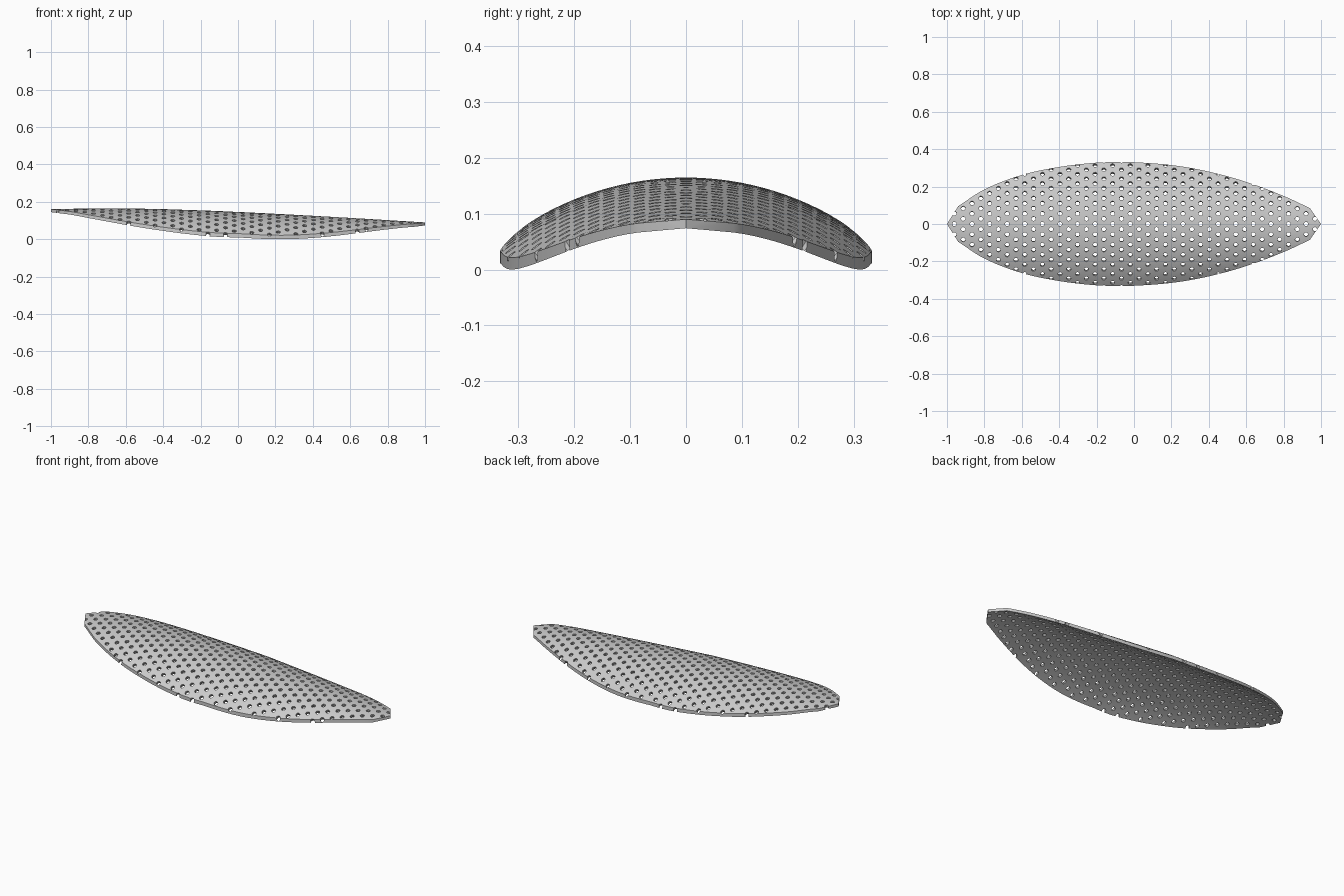
import bpy, bmesh, math
from mathutils import Matrix, Vector

if "Cube" in bpy.data.objects:
    bpy.data.objects.remove(bpy.data.objects["Cube"], do_unlink=True)

OUTLINE = [(-1, 0), (-.94, .095), (-.8, .185), (-.6, .262), (-.4, .305), (-.2, .328),
           (-.05, .332), (.2, .315), (.4, .28), (.6, .225), (.8, .15), (.94, .085), (1, 0)]
RIDGE = [(-1, .161), (-.8, .164), (-.55, .164), (-.3, .158), (0, .146), (.5, .12), (1, .09)]
THICK = .016
PITCH_X, PITCH_ARC, HOLE_R = .094, .028, .0115


def sample(pts, x, straight_ends=False):
    """Smooth curve through the points, optionally with straight end segments."""
    last = len(pts) - 2
    i = max(k for k in range(last + 1) if x >= pts[k][0] or k == 0)
    (x0, y0), (x1, y1) = pts[i], pts[i + 1]
    t, h = (x - x0) / (x1 - x0), x1 - x0
    if straight_ends and i in (0, last):
        return y0 + t * (y1 - y0)

    def slope(k):
        lo, hi = max(k - 1, 0), min(k + 1, last + 1)
        if straight_ends:
            lo, hi = max(lo, 1), min(hi, last)
        return (pts[hi][1] - pts[lo][1]) / (pts[hi][0] - pts[lo][0])
    a, b = slope(i) * h, slope(i + 1) * h
    return (y0 + a * t + (3 * (y1 - y0) - 2 * a - b) * t * t
            + (2 * (y0 - y1) + a + b) * t ** 3)


def radius(x):
    return .53 - .2 * max(x, 0)


def top_z(x, y):
    r = radius(x)
    return sample(RIDGE, x) - r + math.sqrt(r * r - y * y)


def under_z(x, y):
    r = radius(x)
    return sample(RIDGE, x) - r + math.sqrt((r - THICK) ** 2 - y * y)


def mesh_object(name, bm):
    me = bpy.data.meshes.new(name)
    bm.to_mesh(me)
    bm.free()
    ob = bpy.data.objects.new(name, me)
    bpy.context.collection.objects.link(ob)
    return ob


# Curved leaf-shaped plate with a vertical rim
NX, NY = 48, 24
xs = [-.94 + 1.88 * i / NX for i in range(NX + 1)]
bm = bmesh.new()


def add_skin(height):
    rows = []
    for x in xs:
        w = sample(OUTLINE, x, True)
        ys = [w * (2 * j / NY - 1) for j in range(NY + 1)]
        rows.append([bm.verts.new((x, y, height(x, y))) for y in ys])
    tips = [bm.verts.new((x, 0, height(x, 0))) for x in (-1, 1)]
    for a, b in zip(rows, rows[1:]):
        for j in range(NY):
            bm.faces.new((a[j], b[j], b[j + 1], a[j + 1]))
    for tip, row in zip(tips, (rows[0], rows[-1])):
        for j in range(NY):
            bm.faces.new((tip, row[j], row[j + 1]))
    return ([tips[0]] + [r[0] for r in rows] + [tips[1]]
            + [r[-1] for r in reversed(rows)])


upper, lower = add_skin(top_z), add_skin(under_z)
for k in range(len(upper)):
    n = (k + 1) % len(upper)
    bm.faces.new((upper[k], upper[n], lower[n], lower[k]))
bmesh.ops.recalc_face_normals(bm, faces=bm.faces)
plate = mesh_object("perforated_plate", bm)

# Staggered pins, square to the curve, that punch the holes
bm = bmesh.new()
for row in range(-14, 15):
    angle = row * PITCH_ARC / .53
    y = .53 * math.sin(angle)
    for col in range(-11, 12):
        x = (col + .5 * (row % 2)) * PITCH_X - .02
        if abs(x) > .97 or abs(y) > sample(OUTLINE, x, True) + HOLE_R * .5:
            continue
        tilt = math.asin(y / radius(x))
        normal = Vector((0, math.sin(tilt), math.cos(tilt)))
        centre = Vector((x, y, top_z(x, y))) - normal * THICK / 2
        place = Matrix.Translation(centre) @ Matrix.Rotation(-tilt, 4, 'X')
        bmesh.ops.create_cone(bm, cap_ends=True, segments=10, radius1=HOLE_R,
                              radius2=HOLE_R, depth=.06, matrix=place)
pins = mesh_object("hole_cutter", bm)
pins.hide_render = True

cut = plate.modifiers.new("holes", 'BOOLEAN')
cut.operation, cut.solver, cut.object = 'DIFFERENCE', 'EXACT', pins
bpy.context.view_layer.objects.active = plate
plate.select_set(True)
pins.select_set(False)
bpy.ops.object.modifier_apply(modifier=cut.name)
bpy.data.objects.remove(pins, do_unlink=True)
bpy.ops.object.shade_smooth_by_angle(angle=math.radians(30))

# Single grey finish
grey = bpy.data.materials.new("light grey")
grey.use_nodes = True
grey.diffuse_color = (.6, .6, .6, 1)
grey.node_tree.nodes["Principled BSDF"].inputs["Base Color"].default_value = (.6, .6, .6, 1)
plate.data.materials.clear()
plate.data.materials.append(grey)
